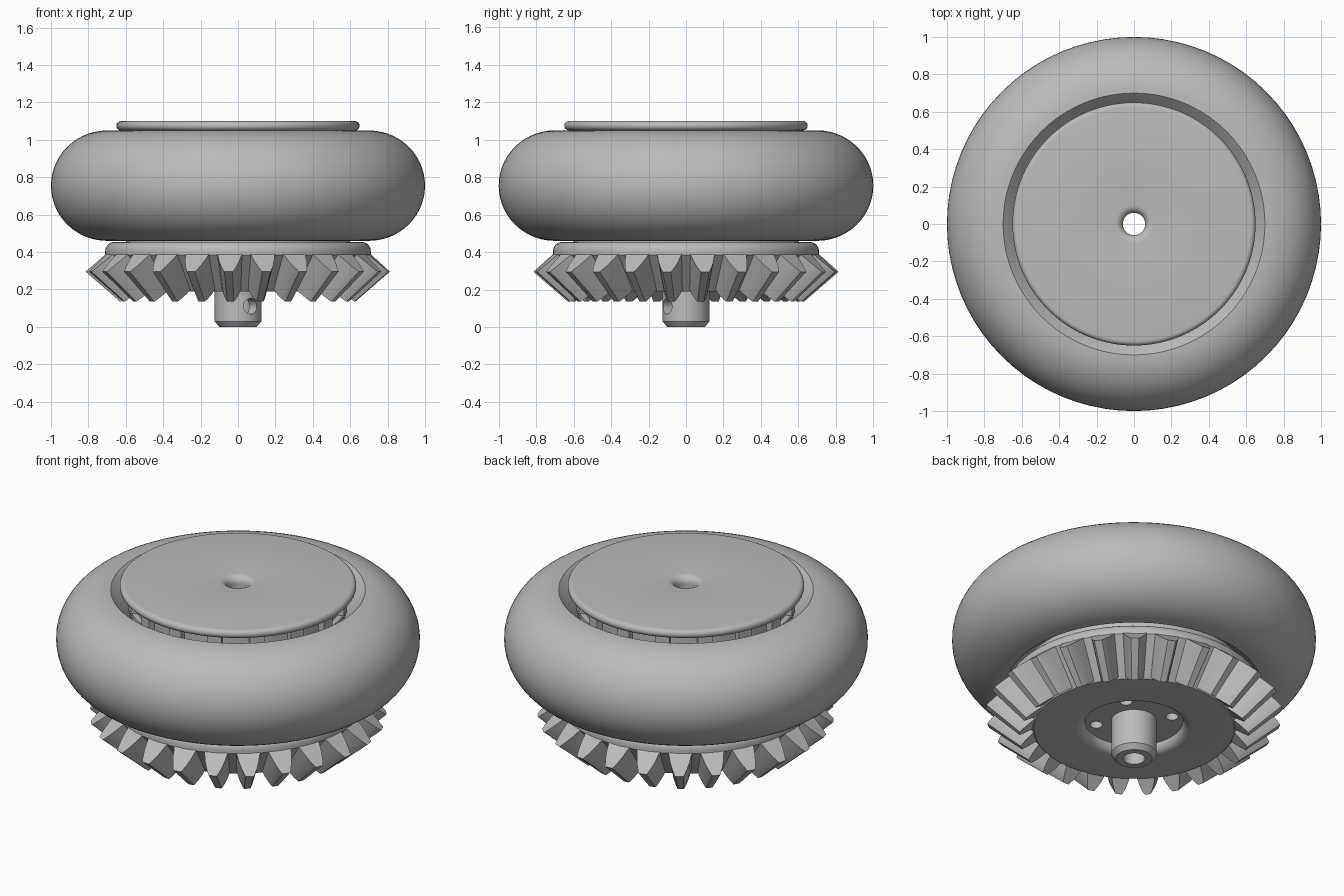
import bpy, bmesh, math
from mathutils import Matrix, Vector

if "Cube" in bpy.data.objects:
    bpy.data.objects.remove(bpy.data.objects["Cube"], do_unlink=True)

grey = bpy.data.materials.new("plain_grey")
grey.use_nodes = True
grey.diffuse_color = (0.5, 0.5, 0.5, 1)
grey.node_tree.nodes["Principled BSDF"].inputs["Base Color"].default_value = (0.5, 0.5, 0.5, 1)

BORE = 0.06
TEETH = 25


def finish(bm, name, angle=30):
    bmesh.ops.recalc_face_normals(bm, faces=bm.faces[:])
    mesh = bpy.data.meshes.new(name)
    bm.to_mesh(mesh)
    bm.free()
    obj = bpy.data.objects.new(name, mesh)
    bpy.context.collection.objects.link(obj)
    mesh.materials.append(grey)
    smooth(obj, angle)
    return obj


def smooth(obj, angle=30):
    bpy.ops.object.select_all(action="DESELECT")
    obj.select_set(True)
    bpy.context.view_layer.objects.active = obj
    bpy.ops.object.shade_smooth_by_angle(angle=math.radians(angle))


def arc(cx, cz, rx, rz, start, end, steps):
    angles = [math.radians(start + (end - start) * i / steps) for i in range(steps + 1)]
    return [(cx + rx * math.cos(a), cz + rz * math.sin(a)) for a in angles]


def lathe(name, profile, segments=80):
    """Spin a closed (radius, height) loop around z."""
    bm = bmesh.new()
    rings = []
    for i in range(segments):
        a = math.tau * i / segments
        rings.append([bm.verts.new((r * math.cos(a), r * math.sin(a), z)) for r, z in profile])
    n = len(profile)
    for i in range(segments):
        a, b = rings[i], rings[(i + 1) % segments]
        for j in range(n):
            k = (j + 1) % n
            bm.faces.new((a[j], b[j], b[k], a[k]))
    return finish(bm, name)


def cut(obj, radius, length, matrix):
    """Drill a round hole through obj."""
    bm = bmesh.new()
    bmesh.ops.create_cone(bm, cap_ends=True, segments=32, radius1=radius,
                          radius2=radius, depth=length, matrix=matrix)
    drill = finish(bm, "drill")
    drill.hide_render = True
    mod = obj.modifiers.new("hole", "BOOLEAN")
    mod.operation, mod.solver, mod.object = "DIFFERENCE", "EXACT", drill
    bpy.context.view_layer.objects.active = obj
    bpy.ops.object.modifier_apply(modifier=mod.name)
    bpy.data.objects.remove(drill, do_unlink=True)


# Tyre: round outside, bevelled inner lips
lathe("tyre", arc(0.70, 0.755, 0.30, 0.295, 90, -90, 28)
      + [(0.62, 0.52), (0.59, 0.56), (0.59, 0.93), (0.62, 0.97)])

# Barrel inside the tyre
lathe("barrel", [(BORE, 0.44), (0.6, 0.44), (0.6, 0.97), (0.57, 0.97), (0.57, 1.06), (BORE, 1.06)])

# Small lugs under the cover disc
bm = bmesh.new()
for i in range(16):
    turn = Matrix.Rotation(math.tau * i / 16, 4, "Z")
    size = Matrix.Diagonal((0.05, 0.08, 0.1, 1))
    bmesh.ops.create_cube(bm, size=1, matrix=turn @ Matrix.Translation((0.58, 0, 1.01)) @ size)
finish(bm, "cover_lugs")

# Cover disc with rounded rim and eased centre hole
lathe("cover_disc", arc(0.625, 1.075, 0.025, 0.025, -90, 90, 10)
      + arc(0.10, 1.06, 0.04, 0.04, 90, 180, 6) + [(BORE, 1.05)])

# Bevel gear body with recess and shaft
gear = lathe("gear_body", [(BORE, 0.455), (0.66, 0.455)]
             + arc(0.66, 0.405, 0.05, 0.05, 80, 0, 5)
             + [(0.71, 0.385), (0.55, 0.19)]
             + arc(0.32, 0.24, 0.05, 0.05, 270, 180, 6)
             + [(0.125, 0.24), (0.125, 0.03), (0.10, 0.0), (BORE, 0.0)])

# Grub screw hole in the shaft side
direction = Vector((0.55, -0.83, 0)).normalized()
aim = direction.to_track_quat("Z", "Y").to_matrix().to_4x4()
cut(gear, 0.042, 0.16, Matrix.Translation(direction * 0.11 + Vector((0, 0, 0.11))) @ aim)

# Four screw holes in the recess floor
for i in range(4):
    a = math.radians(38 + 90 * i)
    cut(gear, 0.035, 0.2, Matrix.Translation((0.213 * math.cos(a), 0.213 * math.sin(a), 0.30)))
smooth(gear)

# Gear teeth: (depth fraction, half width) section shrinking towards the axis
bm = bmesh.new()
section = [(-0.12, 0.072), (0.12, 0.062), (0.4, 0.054), (0.7, 0.041), (0.96, 0.026), (1.0, 0.022)]
ends = [((0.705, 0.39), (0.815, 0.295), 1.0), ((0.55, 0.20), (0.63, 0.135), 0.77)]
for i in range(TEETH):
    turn = Matrix.Rotation(math.pi + math.tau * i / TEETH, 3, "Z")
    loops = []
    for root, tip, scale in ends:
        loop = []
        for side in (1, -1):
            for depth, half in (section if side == 1 else section[::-1]):
                r = root[0] + (tip[0] - root[0]) * depth
                z = root[1] + (tip[1] - root[1]) * depth
                loop.append(bm.verts.new(turn @ Vector((r, side * half * scale, z))))
        loops.append(loop)
        bm.faces.new(loop)
    n = len(loops[0])
    for j in range(n):
        k = (j + 1) % n
        bm.faces.new((loops[0][j], loops[0][k], loops[1][k], loops[1][j]))
finish(bm, "gear_teeth")
